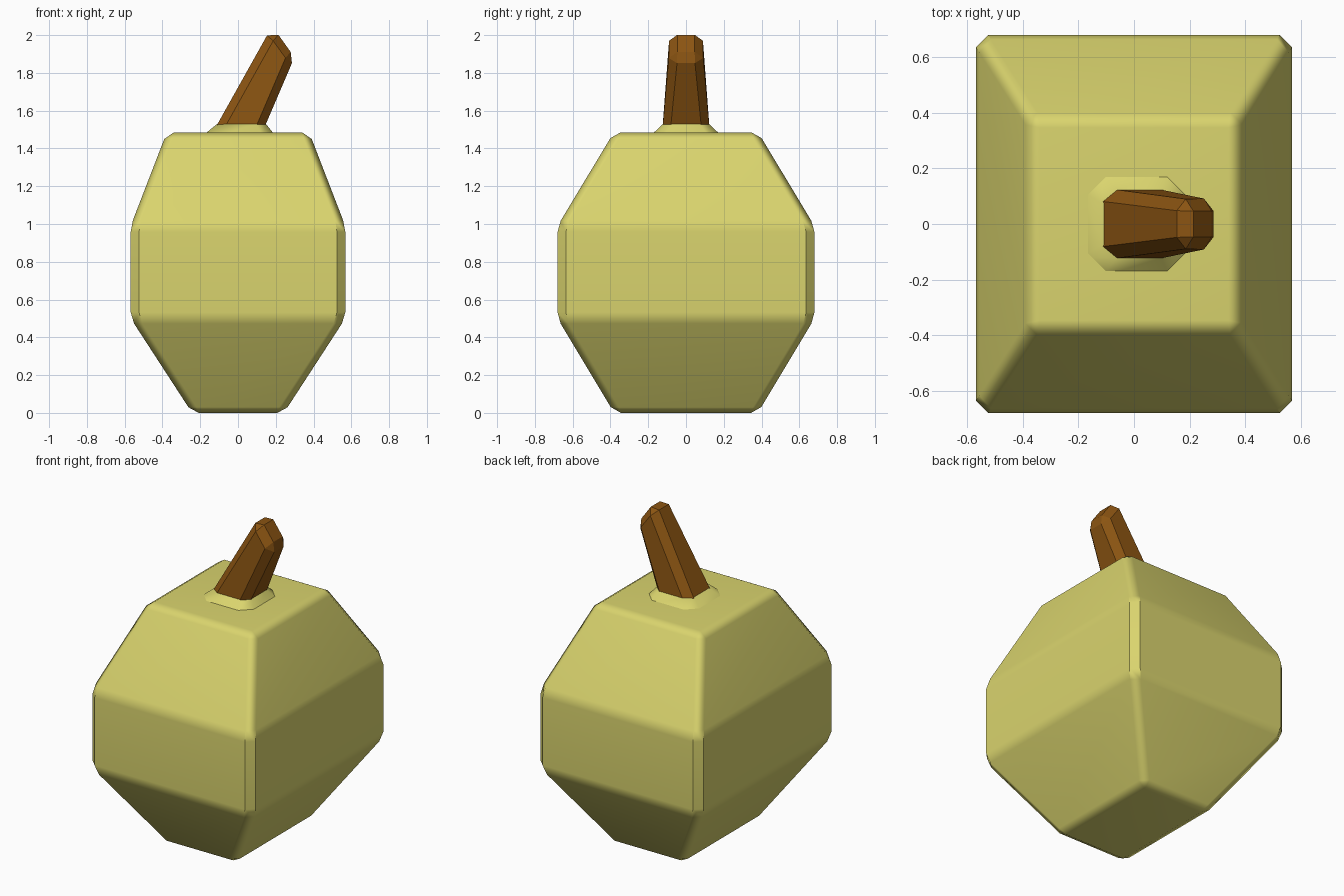
import bpy, bmesh, math

if "Cube" in bpy.data.objects:
    bpy.data.objects.remove(bpy.data.objects["Cube"])


def material(name, color):
    mat = bpy.data.materials.new(name)
    mat.diffuse_color = color
    mat.use_nodes = True
    mat.node_tree.nodes["Principled BSDF"].inputs["Base Color"].default_value = mat.diffuse_color
    return mat


def loft(name, rings, mat, bevel=0.0, keep_below=-1.0):
    """Skin a stack of closed rings, cap both ends and chamfer the edges."""
    bm = bmesh.new()
    loops = [[bm.verts.new(p) for p in ring] for ring in rings]
    n = len(loops[0])
    for lo, hi in zip(loops, loops[1:]):
        for i in range(n):
            j = (i + 1) % n
            bm.faces.new((lo[i], lo[j], hi[j], hi[i]))
    bm.faces.new(loops[0][::-1])
    bm.faces.new(loops[-1])
    bmesh.ops.recalc_face_normals(bm, faces=bm.faces[:])
    if bevel:
        edges = [e for e in bm.edges if max(v.co.z for v in e.verts) > keep_below]
        bmesh.ops.bevel(bm, geom=edges, offset=bevel, offset_type='WIDTH',
                        segments=1, profile=0.5, affect='EDGES', clamp_overlap=True)
    mesh = bpy.data.meshes.new(name)
    bm.to_mesh(mesh)
    bm.free()
    mesh.materials.append(mat)
    obj = bpy.data.objects.new(name, mesh)
    bpy.context.collection.objects.link(obj)
    return obj


def smooth(obj, angle):
    bpy.ops.object.select_all(action='DESELECT')
    obj.select_set(True)
    bpy.context.view_layer.objects.active = obj
    bpy.ops.object.shade_smooth_by_angle(angle=math.radians(angle))
    mod = obj.modifiers.new("flat_face_normals", 'WEIGHTED_NORMAL')
    mod.keep_sharp = True


def rect(x0, x1, y, z0, z1):
    return [(x0, -y, z0), (x1, -y, z1), (x1, y, z1), (x0, y, z0)]


def octagon(x0, x1, y, c, z):
    return [(x0 + c, -y, z), (x1 - c, -y, z), (x1, c - y, z), (x1, y - c, z),
            (x1 - c, y, z), (x0 + c, y, z), (x0, y - c, z), (x0, c - y, z)]


skin = material("skin", (0.70, 0.66, 0.155, 1))
bark = material("bark", (0.26, 0.09, 0.006, 1))

# Fruit body: four stacked rectangles with chamfered edges
profile = [(0.243, 0.38, 0), (0.568, 0.68, 0.5), (0.568, 0.68, 0.99), (0.377, 0.382, 1.485)]
body = loft("body", [rect(-hx, hx, hy, z, z) for hx, hy, z in profile], skin, 0.062)
smooth(body, 40)

# Collar where the stem grows out
collar = loft("collar", [octagon(-0.19, 0.20, 0.19, 0.07, 1.465),
                         octagon(-0.11, 0.148, 0.122, 0.05, 1.53)], skin)
smooth(collar, 40)

# Leaning stem with a slanted, chamfered tip (its buried base stays unchamfered)
stem = loft("stem", [rect(-0.125, 0.135, 0.125, 1.50, 1.50),
                     rect(0.181, 0.299, 0.087, 2.047, 1.883)], bark, 0.06, 1.51)
